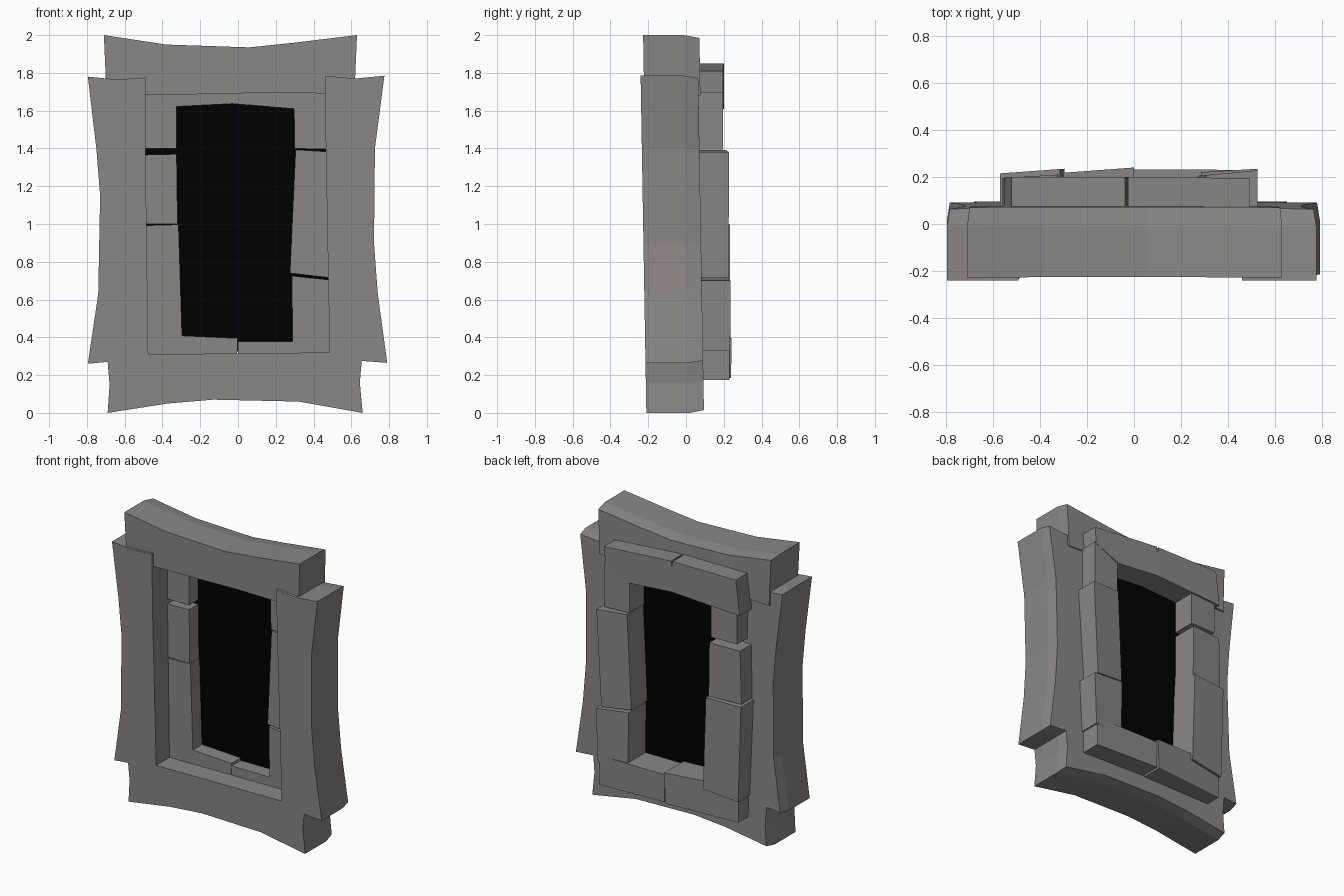
import bpy, bmesh

if "Cube" in bpy.data.objects:
    bpy.data.objects.remove(bpy.data.objects["Cube"])

TILT = -0.017          # the surround leans slightly: y shift per unit of height
STONE_FRONT = -0.07    # inner stones sit inside the surround


def material(name, rgb):
    m = bpy.data.materials.new(name)
    m.diffuse_color = (*rgb, 1)
    m.use_nodes = True
    m.node_tree.nodes["Principled BSDF"].inputs["Base Color"].default_value = m.diffuse_color
    return m


grey = material("dark_stone", (0.255, 0.245, 0.238))
black = material("black", (0, 0, 0))


def loft(name, layers):
    """Closed solid from matching outlines (lists of xyz), front to back."""
    bm = bmesh.new()
    rings = [[bm.verts.new(p) for p in ring] for ring in layers]
    n = len(rings[0])
    bm.faces.new(rings[0])
    bm.faces.new(rings[-1][::-1])
    for a, b in zip(rings, rings[1:]):
        for i in range(n):
            j = (i + 1) % n
            bm.faces.new((a[i], b[i], b[j], a[j]))
    bmesh.ops.recalc_face_normals(bm, faces=bm.faces)
    me = bpy.data.meshes.new(name)
    bm.to_mesh(me)
    bm.free()
    me.materials.append(grey)
    ob = bpy.data.objects.new(name, me)
    bpy.context.collection.objects.link(ob)
    return ob


def frame_part(name, outline, front, back):
    """Leaning slab whose outer rear edge draws in a little."""
    layers = []
    for y, scale in ((front, 1), (0.02, 1), (back, 0.985)):
        ring = []
        for x, z in outline:
            inner = abs(x) < 0.5 and 0.3 < z < 1.8
            s = 1 if inner else scale
            ring.append((x * s, y + TILT * z, 1 + (z - 1) * s))
        layers.append(ring)
    return loft(name, layers)


def stone(name, quad, back_left, back_right):
    """Block with a flat front; the rear face slants between two depths."""
    x0 = min(x for x, z in quad)
    x1 = max(x for x, z in quad)
    slant = lambda x: back_left + (back_right - back_left) * (x - x0) / (x1 - x0)
    return loft(name, [[(x, STONE_FRONT, z) for x, z in quad],
                       [(x, slant(x), z) for x, z in quad]])


# Side posts and sill in one U shape
frame_part("posts_and_sill", [
    (-0.69, 0.0), (-0.37, 0.05), (-0.13, 0.07), (0.32, 0.06), (0.66, 0.0),
    (0.645, 0.16), (0.655, 0.275), (0.79, 0.265), (0.74, 0.63), (0.72, 0.9),
    (0.725, 1.4), (0.775, 1.785), (0.62, 1.77), (0.46, 1.785),
    (0.465, 1.4), (0.485, 0.32), (0.0, 0.315), (-0.475, 0.31),
    (-0.49, 1.4), (-0.49, 1.775), (-0.64, 1.765), (-0.795, 1.78),
    (-0.75, 1.4), (-0.73, 1.15), (-0.74, 0.63), (-0.795, 0.26),
    (-0.69, 0.27), (-0.68, 0.15)], -0.21, 0.095)

# Lintel across the top
frame_part("lintel", [
    (-0.71, 2.0), (-0.38, 1.95), (0.06, 1.935), (0.3, 1.96), (0.63, 2.0),
    (0.62, 1.77), (0.62, 1.69), (0.15, 1.695), (-0.3, 1.685), (-0.7, 1.68),
    (-0.7, 1.77)], -0.193, 0.105)

# Rear ring of stones around the opening: corners, rear y left, rear y right
stones = {
    "top_stone_left": ([(-0.55, 1.61), (-0.03, 1.637), (-0.03, 1.81), (-0.038, 1.85), (-0.52, 1.85)], 0.2, 0.2),
    "top_stone_right": ([(-0.03, 1.637), (0.295, 1.61), (0.48, 1.69), (0.49, 1.81), (-0.025, 1.85), (-0.03, 1.81)], 0.2, 0.195),
    "left_stone_upper": ([(-0.52, 1.4), (-0.325, 1.4), (-0.325, 1.7), (-0.52, 1.7)], 0.185, 0.19),
    "left_stone_middle": ([(-0.56, 1.0), (-0.32, 1.0), (-0.325, 1.37), (-0.55, 1.365)], 0.195, 0.21),
    "left_stone_lower": ([(-0.55, 0.33), (-0.295, 0.36), (-0.315, 0.997), (-0.57, 0.99)], 0.215, 0.235),
    "right_stone_upper": ([(0.3, 1.4), (0.49, 1.395), (0.49, 1.7), (0.296, 1.69)], 0.19, 0.195),
    "right_stone_middle": ([(0.275, 0.74), (0.49, 0.715), (0.525, 1.38), (0.305, 1.393)], 0.205, 0.228),
    "right_stone_lower": ([(0.29, 0.34), (0.51, 0.33), (0.525, 0.7), (0.285, 0.725)], 0.22, 0.235),
    "bottom_stone_left": ([(-0.54, 0.18), (-0.01, 0.185), (-0.001, 0.395), (-0.54, 0.42)], 0.2, 0.24),
    "bottom_stone_right": ([(0.001, 0.19), (0.5, 0.175), (0.5, 0.33), (0.4, 0.378), (0.001, 0.378)], 0.232, 0.23),
}
for name, args in stones.items():
    stone(name, *args)

# Black pane filling the opening
me = bpy.data.meshes.new("dark_pane")
me.from_pydata([(-0.49, 0.03, 0.325), (0.485, 0.03, 0.325),
                (0.485, 0.03, 1.72), (-0.49, 0.03, 1.72)], [], [(0, 1, 2, 3)])
me.materials.append(black)
bpy.context.collection.objects.link(bpy.data.objects.new("dark_pane", me))
